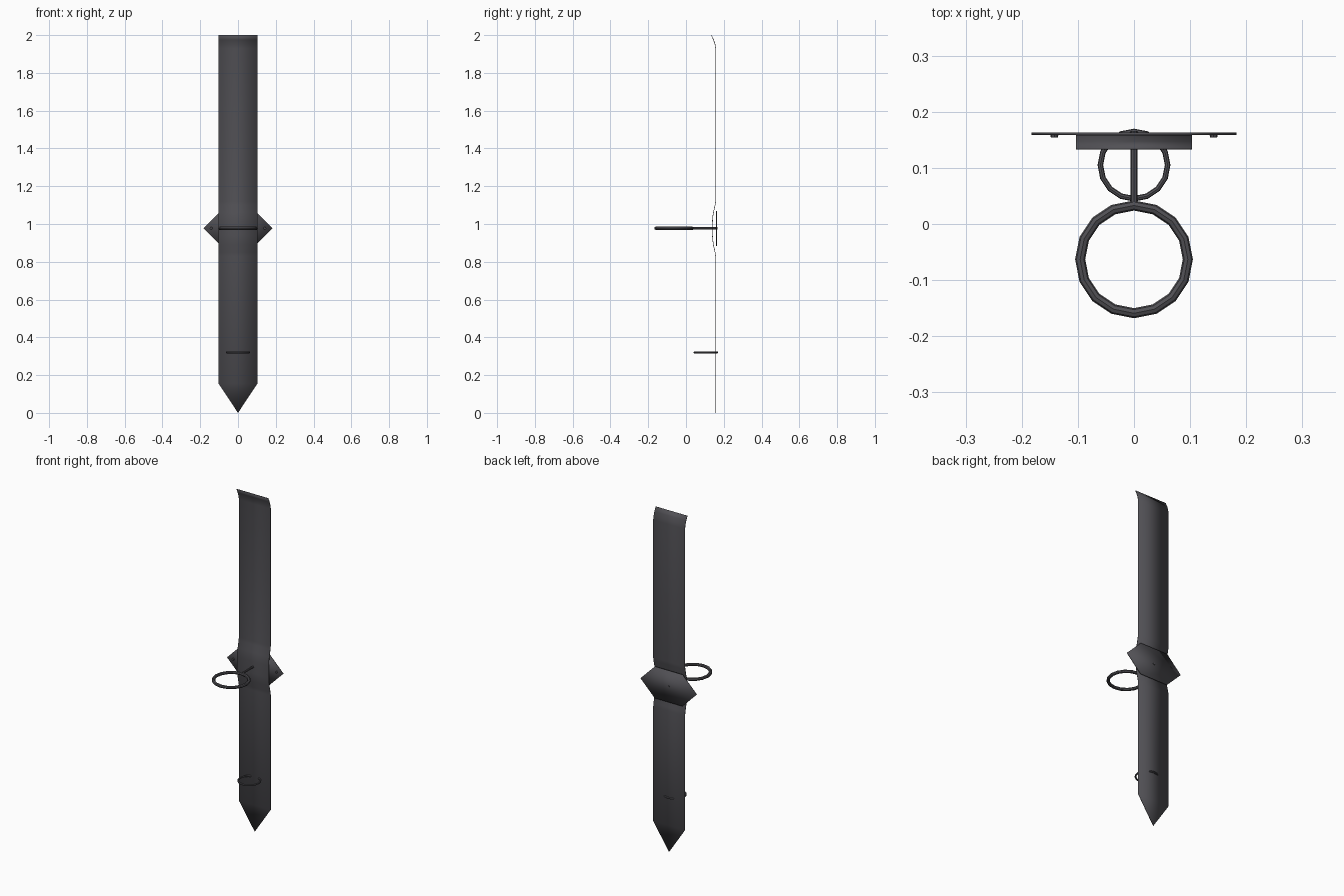
import bpy, bmesh, math
from mathutils import Matrix

if "Cube" in bpy.data.objects:
    bpy.data.objects.remove(bpy.data.objects["Cube"])

iron = bpy.data.materials.new("dark_iron")
iron.diffuse_color = (0.082, 0.08, 0.09, 1)
iron.use_nodes = True
iron.node_tree.nodes["Principled BSDF"].inputs["Base Color"].default_value = iron.diffuse_color


def add_object(name, bm, thickness=0.0, smooth=35):
    bmesh.ops.recalc_face_normals(bm, faces=bm.faces)
    me = bpy.data.meshes.new(name)
    bm.to_mesh(me)
    bm.free()
    ob = bpy.data.objects.new(name, me)
    bpy.context.collection.objects.link(ob)
    me.materials.append(iron)
    if thickness:
        mod = ob.modifiers.new("thickness", "SOLIDIFY")
        mod.thickness = thickness
        mod.offset = 0
    bpy.ops.object.select_all(action='DESELECT')
    ob.select_set(True)
    bpy.context.view_layer.objects.active = ob
    bpy.ops.object.shade_smooth_by_angle(angle=math.radians(smooth))
    return ob


def ring(name, y, z, major, minor, segs=16, sides=8):
    bm = bmesh.new()
    loops = []
    for i in range(segs):
        a = 2 * math.pi * i / segs
        loop = []
        for j in range(sides):
            b = 2 * math.pi * j / sides
            r = major + minor * math.cos(b)
            loop.append(bm.verts.new((r * math.cos(a), y + r * math.sin(a), z + minor * math.sin(b))))
        loops.append(loop)
    for i in range(segs):
        p, q = loops[i], loops[(i + 1) % segs]
        for j in range(sides):
            k = (j + 1) % sides
            bm.faces.new((p[j], q[j], q[k], p[k]))
    return add_object(name, bm)


def rod(name, x, z, y0, y1, r0, r1, sides=8):
    # r0 is the radius at y0 (front), r1 at y1 (back)
    bm = bmesh.new()
    mat = Matrix.Translation((x, (y0 + y1) / 2, z)) @ Matrix.Rotation(math.pi / 2, 4, 'X')
    bmesh.ops.create_cone(bm, cap_ends=True, segments=sides, radius1=r1, radius2=r0,
                          depth=y1 - y0, matrix=mat)
    return add_object(name, bm)


# long strap: side profile (y, z) swept across x, pointed at the foot
W = 0.103
profile = [(0.157, 0.155), (0.157, 0.83), (0.154, 0.85), (0.145, 0.89), (0.141, 0.92),
           (0.14, 0.94), (0.14, 1.01), (0.141, 1.035), (0.145, 1.06), (0.154, 1.10),
           (0.157, 1.12), (0.157, 1.93), (0.154, 1.95), (0.146, 1.975), (0.134, 2.0)]
bm = bmesh.new()
rows = [(bm.verts.new((-W, y, z)), bm.verts.new((W, y, z))) for y, z in profile]
for (a, b), (c, d) in zip(rows, rows[1:]):
    bm.faces.new((a, b, d, c))
tip = bm.verts.new((0, 0.157, 0))
bm.faces.new((tip, rows[0][1], rows[0][0]))
add_object("strap", bm, 0.003)

# six-sided backing plate behind the raised part of the strap
ZC = 0.977
bm = bmesh.new()
pts = [(0.183, 0), (0.09, 0.093), (-0.09, 0.093), (-0.183, 0), (-0.09, -0.093), (0.09, -0.093)]
bm.faces.new([bm.verts.new((x, 0.161, ZC + z)) for x, z in pts])
add_object("backing_plate", bm, 0.004)

# rivets on the plate's ears
for side, name in ((-1, "left_rivet"), (1, "right_rivet")):
    rod(name, side * 0.142, ZC, 0.154, 0.161, 0.006, 0.008)

# large holder ring on its stem, with the stem's end showing at the back
ring("holder_ring", -0.063, ZC, 0.096, 0.009)
rod("ring_stem", 0, ZC, 0.036, 0.166, 0.006, 0.006)

# small ring through the lower strap
ring("lower_ring", 0.105, 0.32, 0.06, 0.005)
